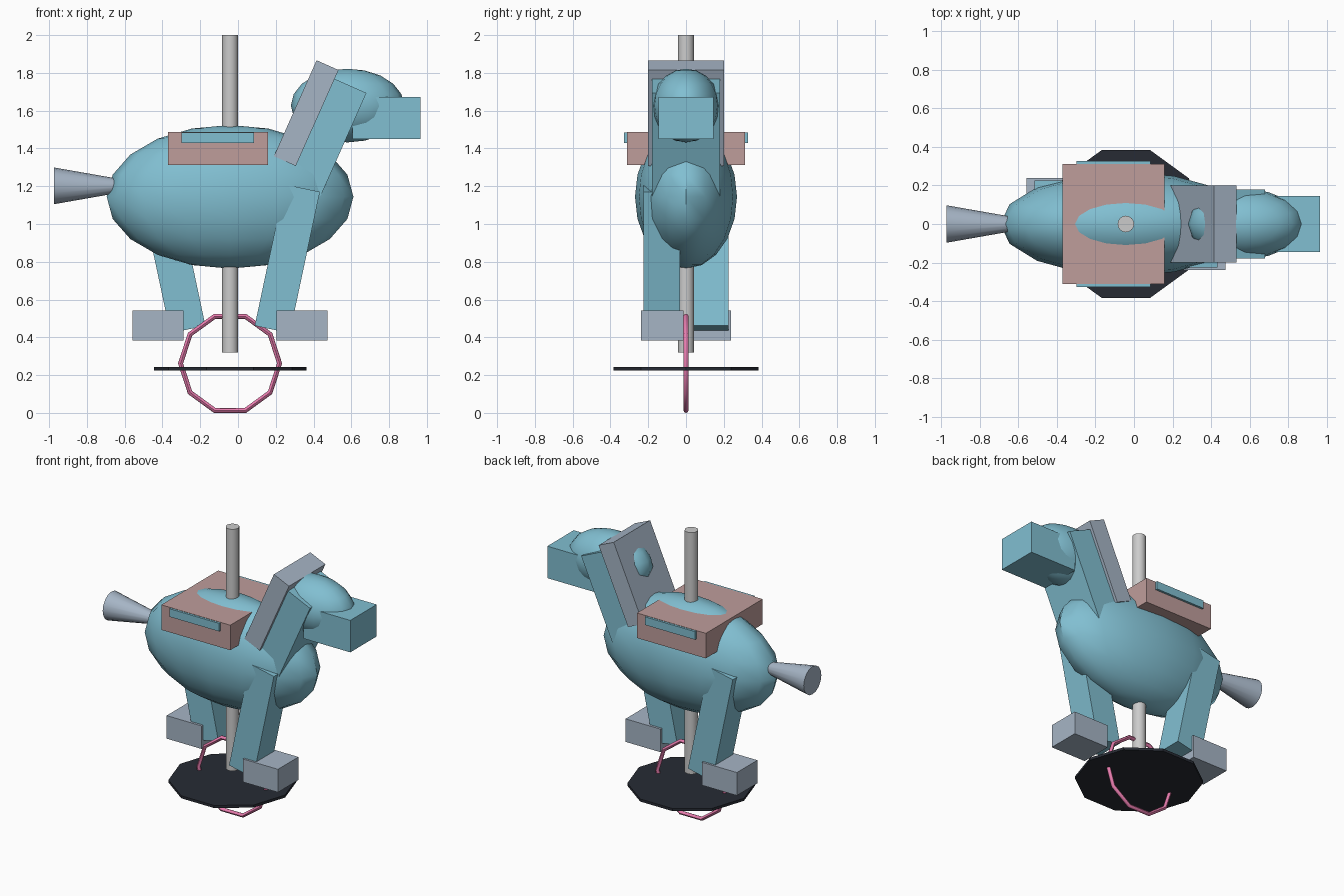
import bpy
from math import radians, pi

if "Cube" in bpy.data.objects:
    bpy.data.objects.remove(bpy.data.objects["Cube"])

CX = -0.042  # shared axis of pole, body, platform and hoop


def material(name, rgb):
    m = bpy.data.materials.new(name)
    m.diffuse_color = (*rgb, 1)
    m.use_nodes = True
    m.node_tree.nodes["Principled BSDF"].inputs["Base Color"].default_value = m.diffuse_color
    return m


TEAL = material("teal", (0.22, 0.52, 0.64))
SLATE = material("slate", (0.38, 0.46, 0.56))
ROSE = material("dusty rose", (0.52, 0.34, 0.33))
PINK = material("pink", (0.80, 0.20, 0.42))
DARK = material("charcoal", (0.02, 0.024, 0.034))


def finish(name, mat=None, scale=None, smooth=False):
    ob = bpy.context.object
    ob.name = name
    if scale:
        ob.scale = scale
        bpy.ops.object.transform_apply(location=False, rotation=False, scale=True)
    if mat:
        ob.data.materials.append(mat)
    if smooth:
        bpy.ops.object.shade_smooth_by_angle(angle=radians(45))
    return ob


def box(name, centre, size, mat, tilt=0):
    bpy.ops.mesh.primitive_cube_add(size=1, location=centre, rotation=(0, radians(tilt), 0))
    return finish(name, mat, size)


def ellipsoid(name, centre, radii, mat):
    bpy.ops.mesh.primitive_uv_sphere_add(segments=16, ring_count=10, radius=1, location=centre)
    return finish(name, mat, radii, True)


# Body and head
ellipsoid("body", (CX, 0, 1.144), (0.653, 0.27, 0.38), TEAL)
ellipsoid("head", (0.58, 0, 1.627), (0.30, 0.18, 0.195), TEAL)
box("muzzle", (0.785, 0, 1.561), (0.36, 0.29, 0.222), TEAL)
box("neck", (0.45, 0, 1.44), (0.214, 0.36, 0.65), TEAL, 24)
box("mane", (0.361, 0, 1.587), (0.127, 0.40, 0.556), SLATE, 24)

# Two legs with hooves, placed diagonally opposite each other
for label, s in (("front", 1), ("back", -1)):
    box(label + "_leg", (CX + s * 0.303, -s * 0.128, 0.816), (0.19, 0.194, 0.765), TEAL, s * 12)
    box(label + "_hoof", (CX + s * 0.382, -s * 0.127, 0.462), (0.27, 0.225, 0.16), SLATE)

# Saddle with side trim
box("saddle", (-0.106, 0, 1.40), (0.53, 0.624, 0.174), ROSE)
box("saddle_trim", (-0.107, 0, 1.457), (0.383, 0.654, 0.056), TEAL)

# Flared tail
bpy.ops.mesh.primitive_cone_add(vertices=16, radius1=0.097, radius2=0.034, depth=0.36,
                                location=(-0.793, 0, 1.202), rotation=(0, pi / 2, 0))
finish("tail", SLATE, smooth=True)

# Pole
bpy.ops.mesh.primitive_cylinder_add(vertices=16, radius=0.043, depth=1.68, location=(CX, 0, 1.16))
finish("pole", smooth=True)

# Ten-sided platform, corners on the x axis
bpy.ops.mesh.primitive_cylinder_add(vertices=10, radius=0.404, depth=0.018,
                                    location=(CX, 0, 0.233), rotation=(0, 0, pi / 2))
finish("platform", DARK)

# Ten-sided upright hoop
bpy.ops.mesh.primitive_torus_add(major_segments=10, minor_segments=8, major_radius=0.262,
                                 minor_radius=0.0135, location=(CX, 0, 0.262), rotation=(pi / 2, 0, 0))
finish("hoop", PINK, smooth=True)
